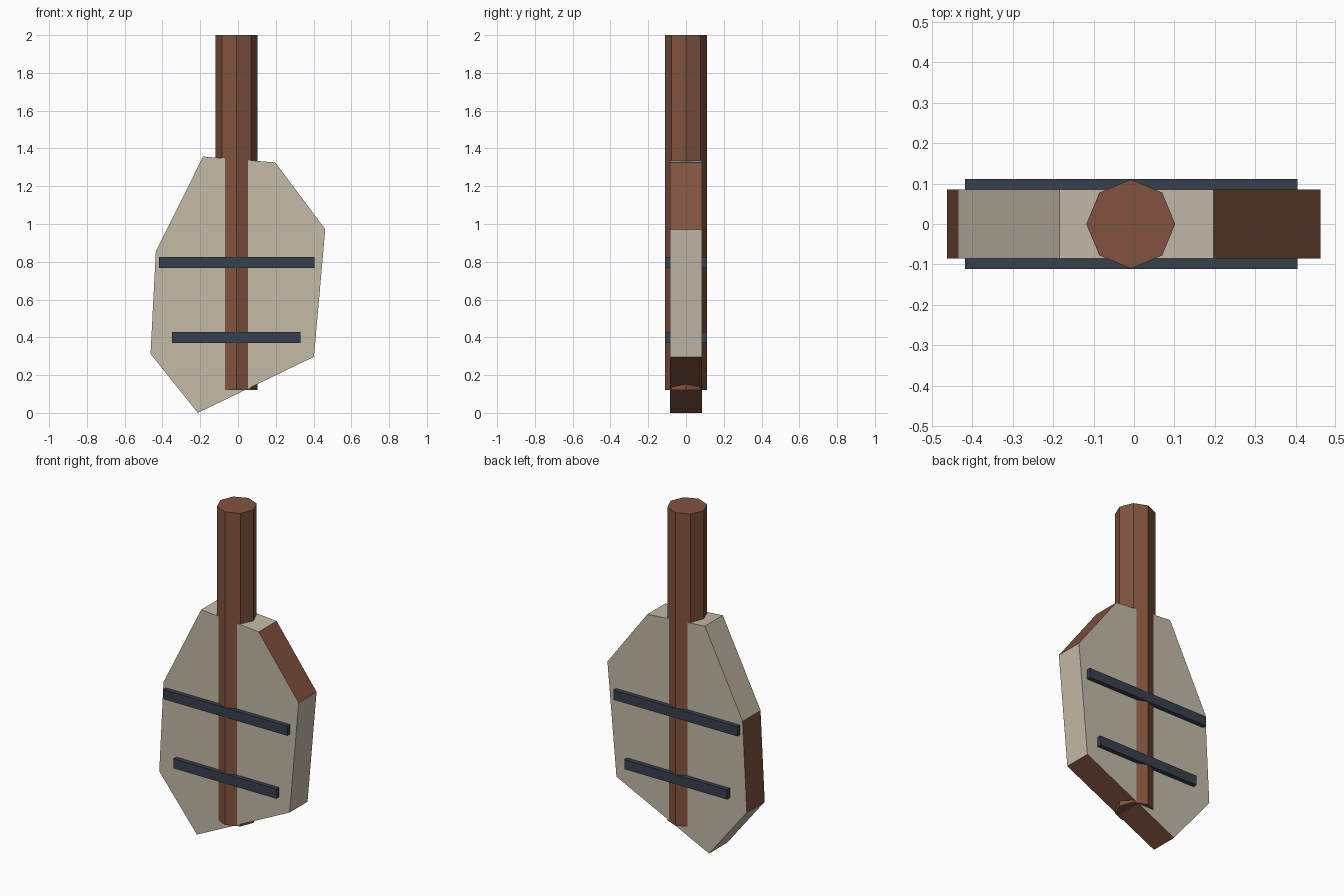
import bpy, bmesh, math
from mathutils import Matrix

if "Cube" in bpy.data.objects:
    bpy.data.objects.remove(bpy.data.objects["Cube"])


def material(name, rgb):
    m = bpy.data.materials.new(name)
    m.diffuse_color = (*rgb, 1)
    m.use_nodes = True
    m.node_tree.nodes["Principled BSDF"].inputs["Base Color"].default_value = m.diffuse_color
    return m


stone = material("beige stone", (0.55, 0.49, 0.39))
wood = material("brown wood", (0.22, 0.088, 0.051))
iron = material("dark iron", (0.040, 0.051, 0.073))


def make(name, bm, *mats):
    bmesh.ops.recalc_face_normals(bm, faces=bm.faces)
    me = bpy.data.meshes.new(name)
    bm.to_mesh(me)
    bm.free()
    for m in mats:
        me.materials.append(m)
    ob = bpy.data.objects.new(name, me)
    bpy.context.collection.objects.link(ob)
    return ob


# Stone slab: seven-sided outline, with every second rim face brown
outline = [(-0.185, 1.357), (0.197, 1.326), (0.462, 0.972), (0.402, 0.297),
           (-0.213, 0.0), (-0.463, 0.313), (-0.435, 0.855)]
half = 0.085
bm = bmesh.new()
front = [bm.verts.new((x, -half, z)) for x, z in outline]
back = [bm.verts.new((x, half, z)) for x, z in outline]
bm.faces.new(front)
bm.faces.new(back[::-1])
n = len(outline)
for i in range(n):
    j = (i + 1) % n
    f = bm.faces.new((front[i], back[i], back[j], front[j]))
    f.material_index = i % 2 if i < n - 1 else 0
make("slab", bm, stone, wood)

# Octagonal pole with corners on the axes
bm = bmesh.new()
bottom, top = 0.122, 2.0
bmesh.ops.create_cone(bm, cap_ends=True, segments=8, radius1=0.11, radius2=0.11,
                      depth=top - bottom,
                      matrix=Matrix.Translation((-0.008, 0, (top + bottom) / 2)))
# put a corner exactly on each axis
for v in bm.verts:
    a = round(math.atan2(v.co.y, v.co.x + 0.008) / (math.pi / 4)) * math.pi / 4
    v.co.x, v.co.y = -0.008 + 0.11 * math.cos(a), 0.11 * math.sin(a)
make("pole", bm, wood)

# Iron straps running through the slab
for name, x0, x1, z in (("upper_strap", -0.418, 0.405, 0.797),
                        ("lower_strap", -0.35, 0.332, 0.40)):
    bm = bmesh.new()
    bmesh.ops.create_cube(bm, size=1, matrix=Matrix.Translation(((x0 + x1) / 2, 0, z))
                          @ Matrix.Diagonal((x1 - x0, 0.222, 0.058, 1)))
    make(name, bm, iron)
